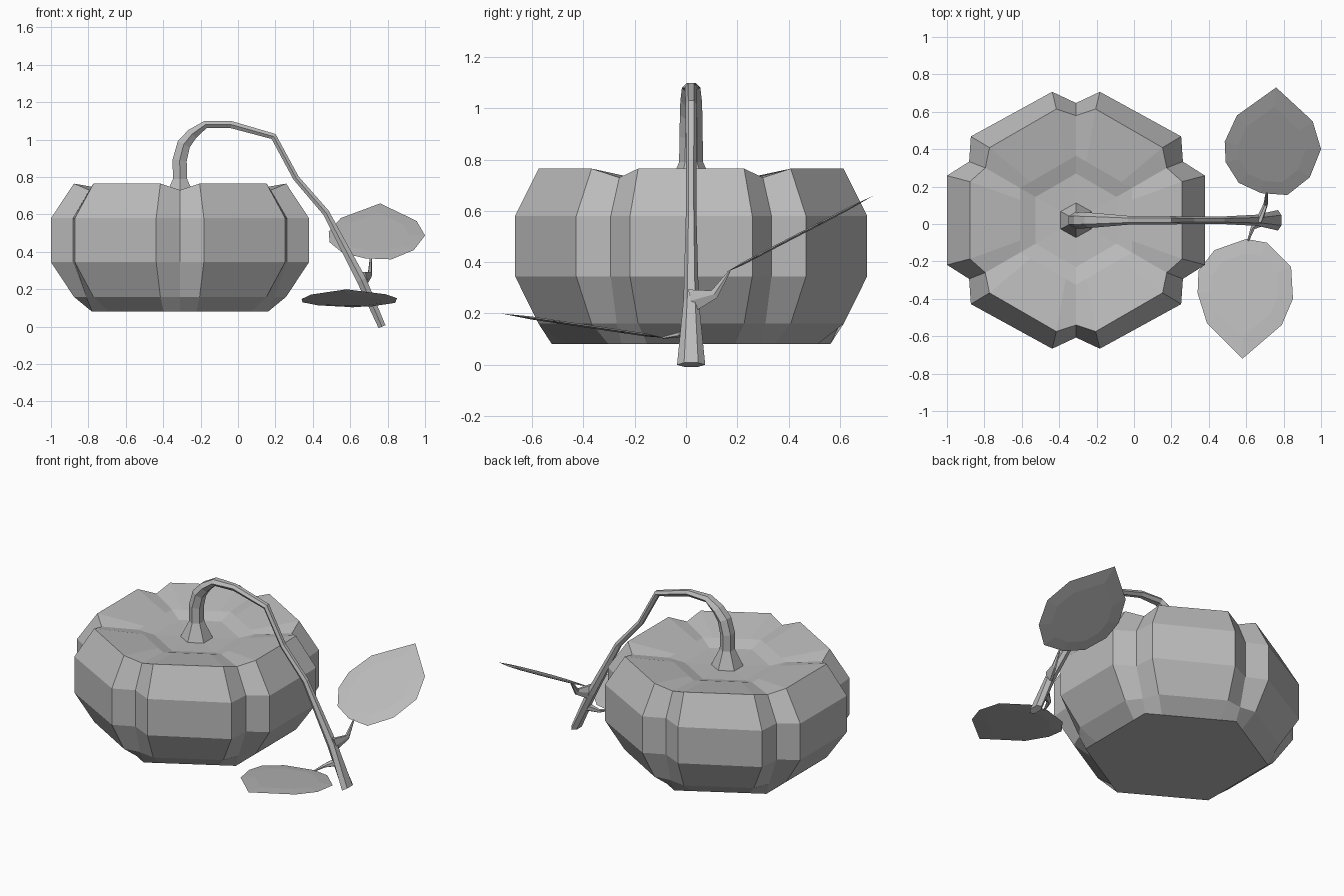
import bpy, bmesh
from math import sin, cos, pi, radians
from mathutils import Vector

cube = bpy.data.objects.get("Cube")
if cube:
    bpy.data.objects.remove(cube, do_unlink=True)

grey = bpy.data.materials.new("plain_grey")
grey.use_nodes = True
grey.diffuse_color = (0.5, 0.5, 0.5, 1)
grey.node_tree.nodes["Principled BSDF"].inputs["Base Color"].default_value = (0.5, 0.5, 0.5, 1)

CENTER = Vector((-0.31, 0.02, 0))


def loft(name, rings):
    """Skin closed rings of points in order and cap both ends."""
    bm = bmesh.new()
    loops = [[bm.verts.new(p) for p in ring] for ring in rings]
    for a, b in zip(loops, loops[1:]):
        n = len(a)
        for i in range(n):
            j = (i + 1) % n
            bm.faces.new((a[i], a[j], b[j], b[i]))
    bm.faces.new(loops[0][::-1])
    bm.faces.new(loops[-1])
    bmesh.ops.recalc_face_normals(bm, faces=bm.faces)
    mesh = bpy.data.meshes.new(name)
    bm.to_mesh(mesh)
    bm.free()
    mesh.materials.append(grey)
    obj = bpy.data.objects.new(name, mesh)
    bpy.context.collection.objects.link(obj)
    return obj


def lobed_ring(lobe_r, lobe_z, notch_r, notch_z, y_scale=1.0):
    """Six flat lobes, each with two corners, parted by a notch."""
    ring = []
    for k in range(6):
        for turn, r, z in ((-20, lobe_r, lobe_z), (20, lobe_r, lobe_z), (30, notch_r, notch_z)):
            a = radians(60 * k + turn)
            ring.append(CENTER + Vector((r * cos(a), r * sin(a) * y_scale, z)))
    return ring


def hex_ring(r, z):
    """Plain hexagon with the same point count as a lobed ring."""
    return lobed_ring(r * cos(pi / 6) / cos(radians(20)), z, r, z)


# Lobed body, from the flat base up and into the sunken top
loft("pumpkin_body", [
    hex_ring(0.543, 0.08),
    lobed_ring(0.604, 0.16, 0.58, 0.16),
    lobed_ring(0.734, 0.345, 0.66, 0.345, 0.95),
    lobed_ring(0.734, 0.58, 0.66, 0.58, 0.95),
    lobed_ring(0.604, 0.765, 0.56, 0.73),
    hex_ring(0.345, 0.718),
    hex_ring(0.25, 0.69),
    hex_ring(0.09, 0.685),
])


def sweep(name, path, side, sides=6):
    """Tube along (point, half depth, half width), with width along side."""
    pts = [Vector(p) for p, _, _ in path]
    side = Vector(side)
    rings = []
    for i, (_, depth, width) in enumerate(path):
        tangent = Vector()
        if i > 0:
            tangent += (pts[i] - pts[i - 1]).normalized()
        if i < len(pts) - 1:
            tangent += (pts[i + 1] - pts[i]).normalized()
        across = tangent.cross(side).normalized()
        ring = []
        for k in range(sides):
            a = 2 * pi * k / sides
            ring.append(pts[i] + across * sin(a) * depth / sin(pi / 3) + side * cos(a) * width)
        rings.append(ring)
    return loft(name, rings)


# Arching vine: x, z, half depth, half width
vine = [
    (-0.31, 0.68, 0.085, 0.095), (-0.31, 0.79, 0.038, 0.047), (-0.312, 0.89, 0.038, 0.045),
    (-0.29, 0.975, 0.036, 0.044), (-0.245, 1.03, 0.03, 0.042), (-0.175, 1.08, 0.02, 0.036),
    (-0.035, 1.08, 0.019, 0.024), (0.19, 1.017, 0.017, 0.022), (0.31, 0.795, 0.016, 0.02),
    (0.47, 0.61, 0.018, 0.02), (0.66, 0.25, 0.026, 0.03), (0.77, 0, 0.02, 0.055),
]
sweep("vine_stem", [((x, 0.02, z), d, w) for x, z, d, w in vine], (0, 1, 0))

# Leaf stalks
sweep("upper_leaf_stalk", [
    ((0.67, 0.02, 0.25), 0.045, 0.02),
    ((0.705, 0.11, 0.275), 0.018, 0.012),
    ((0.71, 0.17, 0.365), 0.004, 0.006)], (1, 0, 0))
sweep("lower_leaf_stalk", [
    ((0.7, 0.02, 0.15), 0.025, 0.03),
    ((0.635, -0.02, 0.12), 0.012, 0.012),
    ((0.61, -0.09, 0.106), 0.005, 0.005)], (0, 0, 1))


def leaf(name, outline, y0, z0, slope):
    """Thin tilted blade, slightly thicker inside its sharp rim."""
    rim = [Vector((x, y, z0 + slope * (y - y0))) for x, y in outline]
    mid = sum(rim, Vector()) / len(rim)
    rings = []
    for scale, lift in ((0.7, -0.006), (1, 0), (0.7, 0.006)):
        rings.append([mid + (p - mid) * scale + Vector((0, 0, lift)) for p in rim])
    return loft(name, rings)


leaf("upper_leaf", [
    (0.76, 0.73), (0.55, 0.58), (0.485, 0.44), (0.49, 0.33), (0.56, 0.22),
    (0.68, 0.165), (0.82, 0.155), (0.94, 0.25), (1.0, 0.4), (0.955, 0.55)],
    0.155, 0.36, 0.52)
leaf("lower_leaf", [
    (0.58, -0.72), (0.79, -0.54), (0.85, -0.4), (0.84, -0.23), (0.71, -0.1),
    (0.6, -0.08), (0.43, -0.14), (0.345, -0.25), (0.34, -0.37), (0.39, -0.53)],
    -0.08, 0.105, -0.148)
